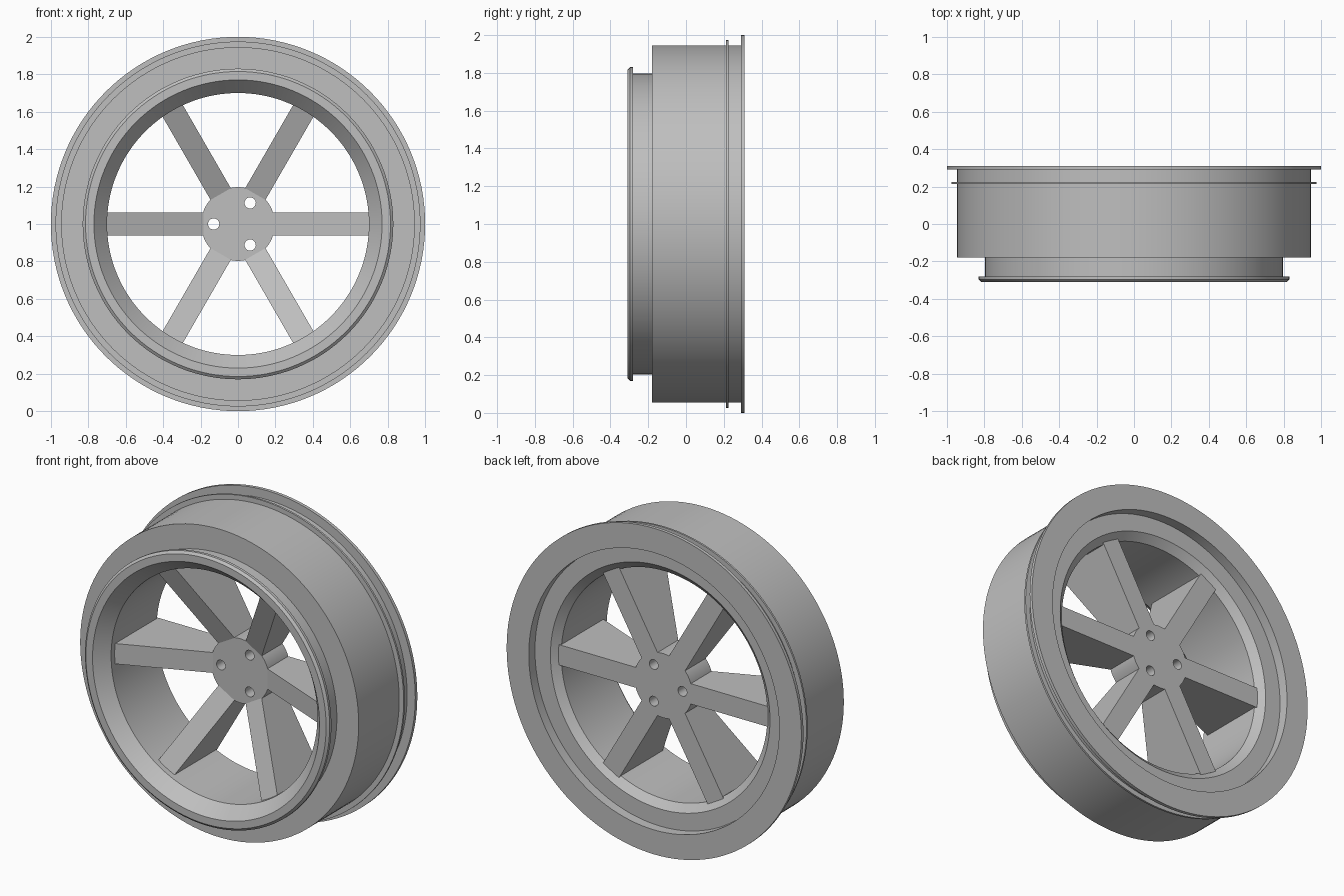
import bpy
import bmesh
from math import cos, sin, pi, radians
from mathutils import Matrix

if "Cube" in bpy.data.objects:
    bpy.data.objects.remove(bpy.data.objects["Cube"], do_unlink=True)

gray = bpy.data.materials.new("plain_gray")
gray.use_nodes = True
gray.diffuse_color = (0.52, 0.52, 0.52, 1)
gray.node_tree.nodes["Principled BSDF"].inputs["Base Color"].default_value = (0.52, 0.52, 0.52, 1)

CENTRE_Z = 1.0


def make_object(name, bm):
    bmesh.ops.recalc_face_normals(bm, faces=bm.faces)
    mesh = bpy.data.meshes.new(name)
    bm.to_mesh(mesh)
    bm.free()
    mesh.materials.append(gray)
    obj = bpy.data.objects.new(name, mesh)
    obj.location.z = CENTRE_Z
    bpy.context.collection.objects.link(obj)
    return obj


def lathe(name, profile, steps):
    """Revolve a closed (radius, y) profile around the axle."""
    bm = bmesh.new()
    rings = []
    for i in range(steps):
        a = 2 * pi * i / steps
        rings.append([bm.verts.new((r * cos(a), y, r * sin(a))) for r, y in profile])
    n = len(profile)
    for i in range(steps):
        here, there = rings[i], rings[(i + 1) % steps]
        for j in range(n):
            k = (j + 1) % n
            bm.faces.new((here[j], here[k], there[k], there[j]))
    return make_object(name, bm)


def cylinder(name, radius, y0, y1, steps, x=0, z=0):
    bm = bmesh.new()
    place = Matrix.Translation((x, (y0 + y1) / 2, z)) @ Matrix.Rotation(pi / 2, 4, "X")
    bmesh.ops.create_cone(bm, cap_ends=True, segments=steps, radius1=radius,
                          radius2=radius, depth=y1 - y0, matrix=place)
    return make_object(name, bm)


def smooth(obj):
    bpy.ops.object.select_all(action="DESELECT")
    obj.select_set(True)
    bpy.context.view_layer.objects.active = obj
    bpy.ops.object.shade_smooth_by_angle(angle=radians(25))


# Rim barrel with front lip, stepped body, thin rib and rear flange
rim = lathe("rim", [
    (0.77, -0.31), (0.815, -0.31), (0.83, -0.297), (0.83, -0.28), (0.797, -0.28),
    (0.797, -0.18), (0.945, -0.18), (0.945, 0.213), (0.975, 0.213), (0.975, 0.225),
    (0.945, 0.225), (0.945, 0.29), (1.0, 0.29), (1.0, 0.31), (0.85, 0.31),
    (0.85, 0.25), (0.745, 0.25), (0.70, 0.21), (0.70, -0.23),
], 128)
smooth(rim)

# Hub with three bolt holes
hub = cylinder("hub", 0.197, 0.02, 0.22, 64)
for i, angle in enumerate((60, 180, 300)):
    a = radians(angle)
    cutter = cylinder(f"bolt_hole_cutter_{i + 1}", 0.03, -0.1, 0.4, 24,
                      0.13 * cos(a), 0.13 * sin(a))
    cutter.hide_render = True
    cut = hub.modifiers.new("bolt_hole", "BOOLEAN")
    cut.operation = "DIFFERENCE"
    cut.solver = "EXACT"
    cut.object = cutter
    bpy.context.view_layer.objects.active = hub
    bpy.ops.object.modifier_apply(modifier=cut.name)
    bpy.data.objects.remove(cutter, do_unlink=True)
smooth(hub)

# Six spokes, flat at the rear and growing deeper toward the rim
SIDE = [(0.185, 0.02), (0.71, -0.2), (0.71, 0.22), (0.185, 0.22)]
for i in range(6):
    bm = bmesh.new()
    lower, upper = [[bm.verts.new((x, y, z)) for x, y in SIDE] for z in (-0.0625, 0.0625)]
    bm.faces.new(lower)
    bm.faces.new(upper)
    for j in range(4):
        k = (j + 1) % 4
        bm.faces.new((lower[j], lower[k], upper[k], upper[j]))
    spoke = make_object(f"spoke_{i + 1}", bm)
    spoke.rotation_euler.y = i * pi / 3
